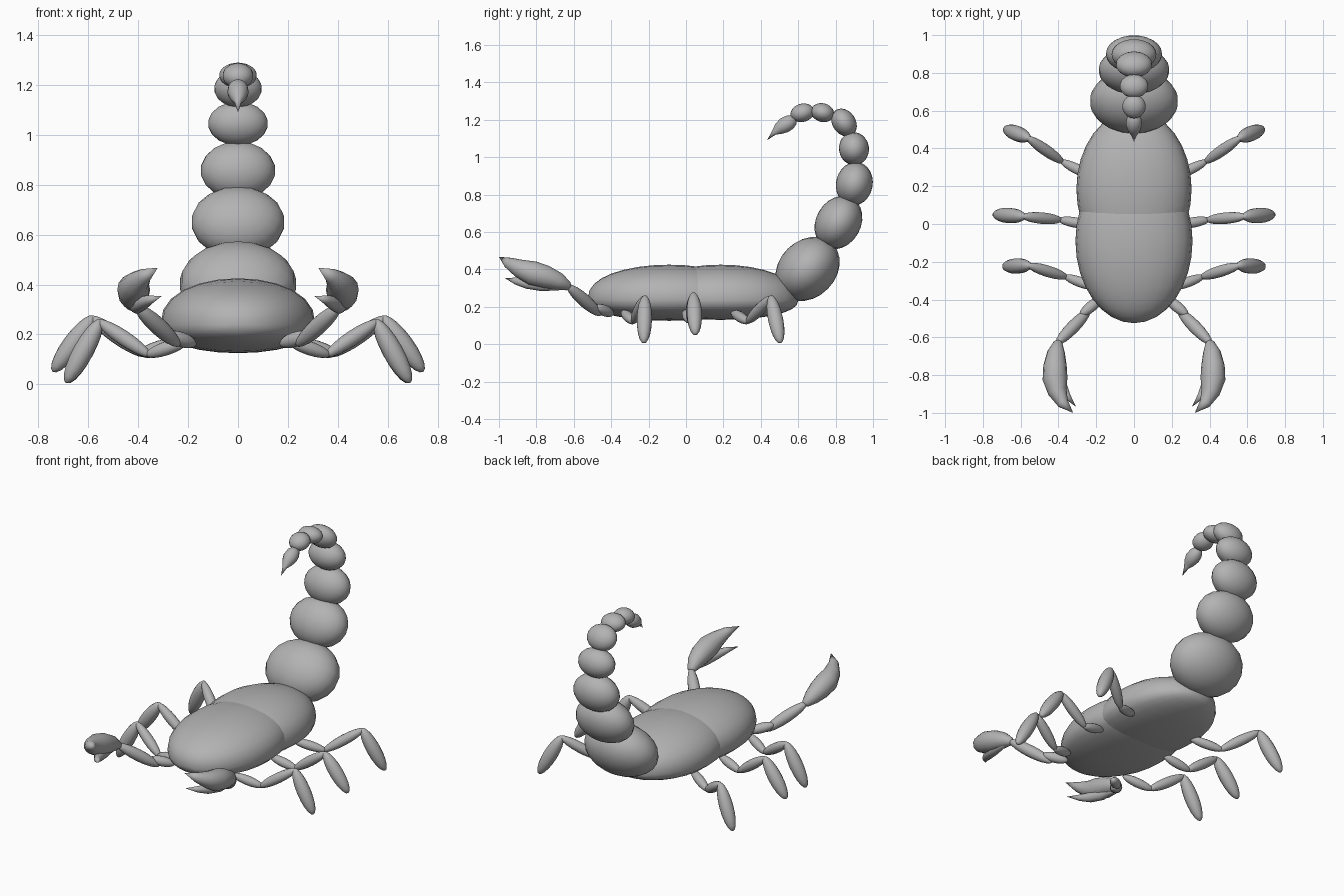
import bpy
import bmesh
from math import pi, sin, cos, radians, copysign
from mathutils import Vector, Matrix

cube = bpy.data.objects.get("Cube")
if cube:
    bpy.data.objects.remove(cube, do_unlink=True)

# Single shell colour
shell = bpy.data.materials.new("shell grey")
shell.use_nodes = True
shell.diffuse_color = (0.45, 0.45, 0.45, 1)
shell.node_tree.nodes["Principled BSDF"].inputs["Base Color"].default_value = shell.diffuse_color


def finish(name, bm):
    bmesh.ops.recalc_face_normals(bm, faces=bm.faces)
    for face in bm.faces:
        face.smooth = True
    mesh = bpy.data.meshes.new(name)
    bm.to_mesh(mesh)
    bm.free()
    mesh.materials.append(shell)
    obj = bpy.data.objects.new(name, mesh)
    bpy.context.collection.objects.link(obj)
    return obj


def ellipsoid(name, center, radii, rotation=Matrix(), segments=18, rings=12):
    bm = bmesh.new()
    bmesh.ops.create_uvsphere(bm, u_segments=segments, v_segments=rings, radius=1)
    bm.transform(Matrix.Translation(center) @ rotation @ Matrix.Diagonal((*radii, 1)))
    return finish(name, bm)


def limb(name, start, end, radius):
    """Spindle-shaped limb segment between two joints."""
    start, end = Vector(start), Vector(end)
    axis = end - start
    turn = axis.to_track_quat('Z', 'Y').to_matrix().to_4x4()
    return ellipsoid(name, (start + end) / 2, (radius, radius, axis.length / 2), turn, 14, 10)


def taper(name, stations, sides=14):
    """Loft round rings through (point, radius) stations, closed at both ends."""
    bm = bmesh.new()
    points = [Vector(p) for p, r in stations]
    rings = []
    for i, (p, r) in enumerate(stations):
        tangent = points[min(i + 1, len(points) - 1)] - points[max(i - 1, 0)]
        turn = tangent.to_track_quat('Z', 'Y').to_matrix()
        rings.append([bm.verts.new(points[i] + turn @ Vector((r * cos(a), r * sin(a), 0)))
                      for a in (2 * pi * k / sides for k in range(sides))])
    for lower, upper in zip(rings, rings[1:]):
        for k in range(sides):
            n = (k + 1) % sides
            bm.faces.new((lower[k], lower[n], upper[n], upper[k]))
    bmesh.ops.remove_doubles(bm, verts=bm.verts, dist=0.0005)
    return finish(name, bm)


def body(name, y, radius_x, radius_y, top, bottom, middle):
    """Broad shell, domed above and flatter below."""
    bm = bmesh.new()
    bmesh.ops.create_uvsphere(bm, u_segments=24, v_segments=16, radius=1)
    bm.transform(Matrix.Rotation(pi / 2, 4, 'X'))
    for v in bm.verts:
        h = v.co.z
        height = top - middle if h > 0 else middle - bottom
        bulge = copysign(abs(h) ** 0.85, h)
        v.co = (v.co.x * radius_x, y + v.co.y * radius_y, middle + bulge * height)
    return finish(name, bm)


# Body
body("front_body", -0.09, 0.31, 0.435, 0.425, 0.125, 0.24)
body("rear_body", 0.185, 0.305, 0.415, 0.425, 0.13, 0.235)

# Tail beads: y, z, half width, half length, half depth, tilt in degrees
tail = [
    (0.65, 0.402, 0.235, 0.19, 0.152, 45),
    (0.815, 0.65, 0.188, 0.15, 0.12, 60),
    (0.90, 0.857, 0.15, 0.118, 0.098, 78),
    (0.898, 1.045, 0.12, 0.089, 0.08, 98),
    (0.845, 1.185, 0.096, 0.08, 0.062, 125),
    (0.73, 1.238, 0.076, 0.063, 0.05, 165),
    (0.622, 1.237, 0.062, 0.064, 0.049, 195),
]
for i, (y, z, wide, long, deep, tilt) in enumerate(tail):
    ellipsoid(f"tail_segment_{i + 1}", (0, y, z), (wide, long, deep),
              Matrix.Rotation(radians(tilt), 4, 'X'))

# Stinger
taper("stinger", [((0, 0.59, 1.205), 0), ((0, 0.58, 1.2), 0.026), ((0, 0.555, 1.187), 0.04),
                  ((0, 0.525, 1.17), 0.043), ((0, 0.495, 1.15), 0.032),
                  ((0, 0.47, 1.13), 0.014), ((0, 0.433, 1.09), 0)])

# Walking legs: hip, first joint, knee, foot
legs = {
    "front": [(0.21, -0.335, 0.17), (0.36, -0.28, 0.12), (0.555, -0.22, 0.25), (0.69, -0.225, 0.005)],
    "middle": [(0.24, -0.005, 0.17), (0.39, 0.022, 0.125), (0.585, 0.04, 0.265), (0.743, 0.05, 0.05)],
    "back": [(0.22, 0.25, 0.17), (0.38, 0.33, 0.12), (0.56, 0.455, 0.25), (0.685, 0.505, 0.005)],
}
for label, sign in (("left", 1), ("right", -1)):
    def at(p):
        return Vector((p[0] * sign, p[1], p[2]))

    for pair, joints in legs.items():
        parts = zip(("hip", "upper", "lower"), joints, joints[1:], (0.028, 0.031, 0.041))
        for part, a, b, radius in parts:
            a, b = at(a), at(b)
            reach = (b - a).normalized() * 0.012
            limb(f"{label}_{pair}_leg_{part}", a - reach, b if part == "lower" else b + reach, radius)

    # Claw arm
    limb(f"{label}_arm_base", at((0.17, -0.39, 0.16)), at((0.285, -0.485, 0.2)), 0.03)
    limb(f"{label}_forearm", at((0.235, -0.455, 0.155)), at((0.41, -0.635, 0.315)), 0.035)

    # Claw palm with its fixed finger, and the smaller moving finger
    palm = [((0.395, -0.61, 0.3), 0), ((0.402, -0.63, 0.31), 0.025), ((0.412, -0.68, 0.335), 0.047),
            ((0.418, -0.75, 0.36), 0.062), ((0.418, -0.82, 0.38), 0.066),
            ((0.405, -0.89, 0.405), 0.05), ((0.375, -0.95, 0.435), 0.03), ((0.322, -1.0, 0.467), 0)]
    finger = [((0.41, -0.63, 0.3), 0), ((0.412, -0.68, 0.305), 0.018), ((0.405, -0.77, 0.313), 0.03),
              ((0.385, -0.85, 0.325), 0.029), ((0.355, -0.91, 0.338), 0.019), ((0.307, -0.968, 0.353), 0)]
    taper(f"{label}_claw", [(at(p), r) for p, r in palm])
    taper(f"{label}_claw_finger", [(at(p), r) for p, r in finger])
